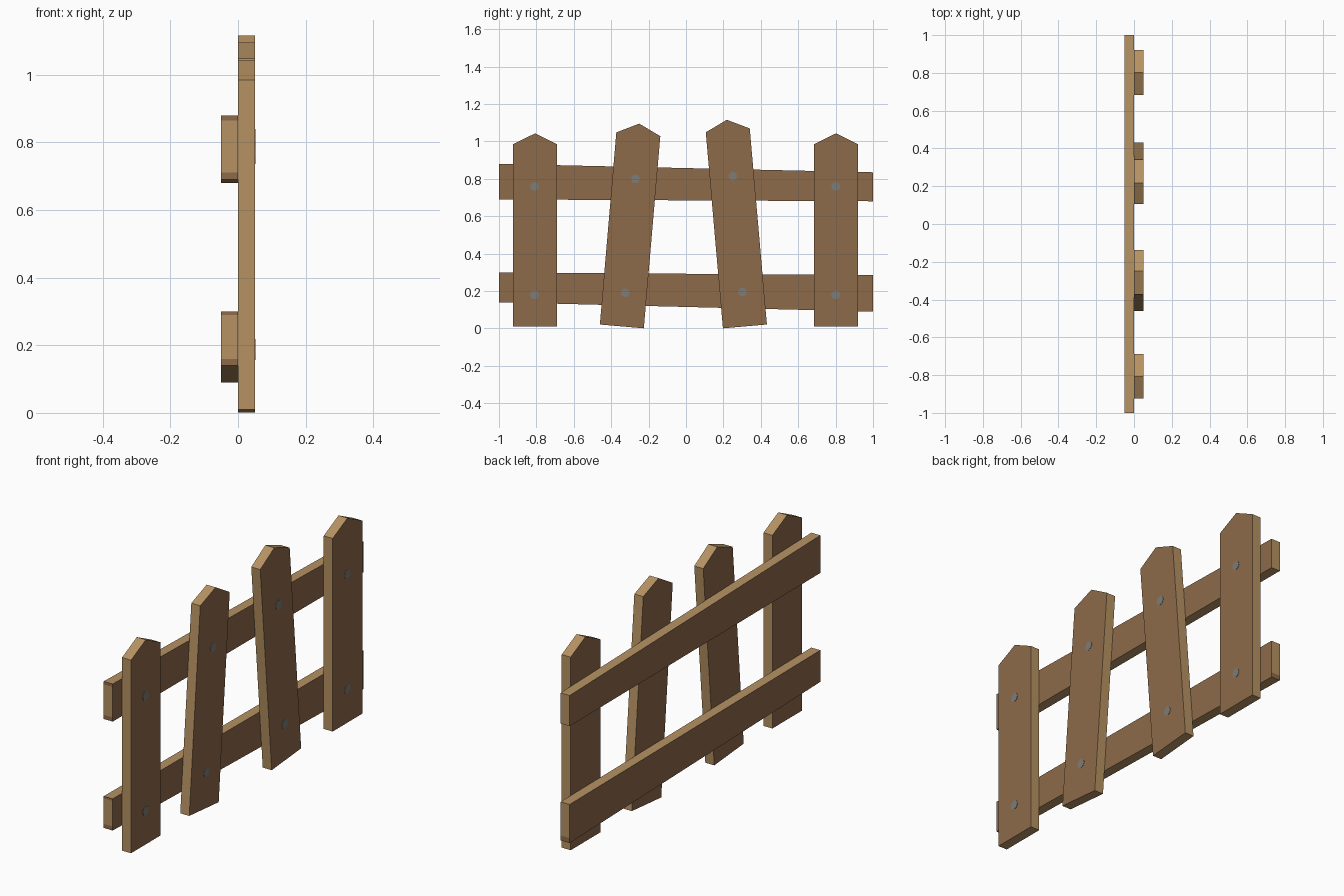
import bpy, math

if "Cube" in bpy.data.objects:
    bpy.data.objects.remove(bpy.data.objects["Cube"])


def material(name, rgb):
    m = bpy.data.materials.new(name)
    m.diffuse_color = (*rgb, 1)
    m.use_nodes = True
    m.node_tree.nodes["Principled BSDF"].inputs["Base Color"].default_value = m.diffuse_color
    return m


BROWN = material("brown board face", (0.27, 0.145, 0.07))
TAN = material("tan cut edge", (0.47, 0.29, 0.125))
GREY = material("grey nail", (0.20, 0.20, 0.19))


def board(name, outline, x0, x1, end_strips=0):
    """Extrude a counter-clockwise (y, z) outline along x; faces brown, edges tan."""
    n = len(outline)
    verts = [(x, y, z) for x in (x0, x1) for y, z in outline]
    faces = [tuple(range(n))[::-1], tuple(range(n, 2 * n))]
    faces += [(i, (i + 1) % n, (i + 1) % n + n, i + n) for i in range(n)]
    me = bpy.data.meshes.new(name)
    me.from_pydata(verts, [], faces)
    me.materials.append(BROWN)
    me.materials.append(TAN)
    for p in me.polygons:
        thin_strip = False
        if end_strips and abs(p.normal.y) > 0.9:
            zs = [me.vertices[v].co.z for v in p.vertices]
            thin_strip = max(zs) - min(zs) < end_strips
        p.material_index = 0 if abs(p.normal.x) > 0.9 or thin_strip else 1
    ob = bpy.data.objects.new(name, me)
    bpy.context.collection.objects.link(ob)
    return ob


# Tapered rails, with narrow brown strips along their end grain
board("upper_rail", [(-1, 0.69), (1, 0.68), (1, 0.835), (-1, 0.88),
                     (-1, 0.865), (-1, 0.711)], -0.05, 0, 0.04)
board("lower_rail", [(-1, 0.14), (1, 0.09), (1, 0.115), (1, 0.285), (-1, 0.30),
                     (-1, 0.29), (-1, 0.16)], -0.05, 0, 0.04)


# Pointed pickets: bottom centre (y, z), height to peak, lean angle, nails
def picket(name, y, z, shoulder, peak, lean, nails):
    w = 0.118
    c, s = math.cos(lean), math.sin(lean)
    local = [(-w, 0), (w, 0), (w, shoulder), (0, peak), (-w, shoulder)]
    board(name, [(y + u * c + v * s, z - u * s + v * c) for u, v in local], 0, 0.05)
    for i, (ny, nz) in enumerate(nails):
        bpy.ops.mesh.primitive_cylinder_add(
            vertices=8, radius=0.024, depth=0.006,
            location=(0.0485, ny, nz), rotation=(0, math.pi / 2, 0))
        nail = bpy.context.object
        nail.name = f"{name}_nail_{i + 1}"
        nail.data.materials.append(GREY)


picket("picket_1", -0.807, 0.01, 0.975, 1.033, 0, [(-0.81, 0.76), (-0.81, 0.18)])
picket("picket_2", -0.343, 0.011, 1.031, 1.088, math.radians(4.9),
       [(-0.27, 0.80), (-0.325, 0.19)])
picket("picket_3", 0.315, 0.011, 1.052, 1.109, math.radians(-5.0),
       [(0.25, 0.815), (0.302, 0.195)])
picket("picket_4", 0.802, 0.01, 0.975, 1.033, 0, [(0.80, 0.76), (0.80, 0.18)])
